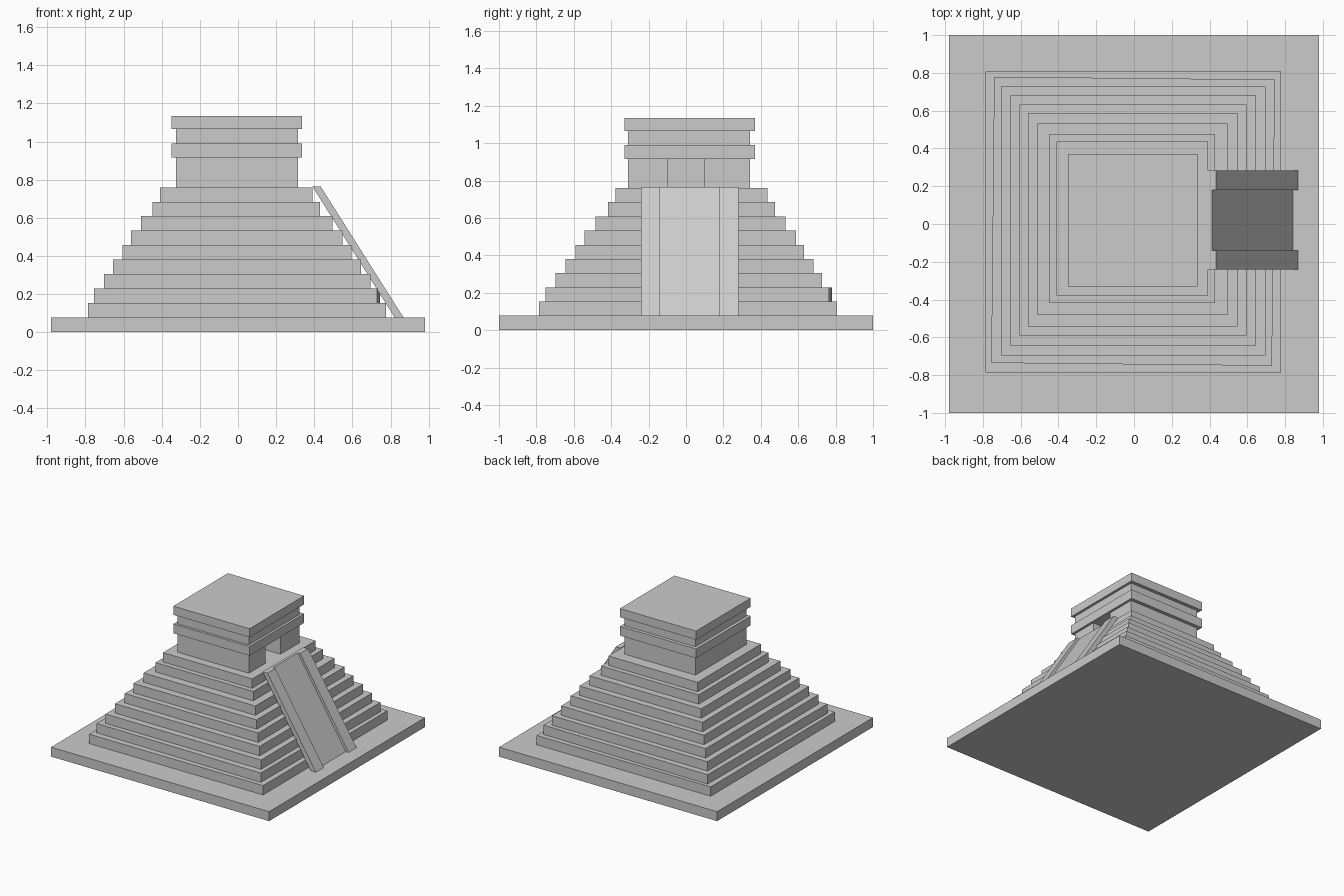
import bpy
import bmesh
from math import radians
from mathutils import Vector

old = bpy.data.objects.get("Cube")
if old:
    bpy.data.objects.remove(old, do_unlink=True)

stone = bpy.data.materials.new("grey stone")
stone.use_nodes = True
colour = (0.6, 0.6, 0.6, 1)
stone.diffuse_color = colour
stone.node_tree.nodes["Principled BSDF"].inputs["Base Color"].default_value = colour


def prism(name, outline, direction):
    """Extrude a closed outline of 3D points along a direction."""
    bm = bmesh.new()
    face = bm.faces.new([bm.verts.new(p) for p in outline])
    moved = bmesh.ops.extrude_face_region(bm, geom=[face], use_keep_orig=True)
    verts = [g for g in moved["geom"] if isinstance(g, bmesh.types.BMVert)]
    bmesh.ops.translate(bm, verts=verts, vec=Vector(direction))
    bmesh.ops.recalc_face_normals(bm, faces=bm.faces)
    mesh = bpy.data.meshes.new(name)
    bm.to_mesh(mesh)
    bm.free()
    mesh.materials.append(stone)
    obj = bpy.data.objects.new(name, mesh)
    bpy.context.collection.objects.link(obj)
    return obj


def block(name, x0, x1, y0, y1, z0, z1):
    """Box centred on its own origin, so it can be turned in place."""
    hx, hy, h = (x1 - x0) / 2, (y1 - y0) / 2, z1 - z0
    outline = [(-hx, -hy, 0), (hx, -hy, 0), (hx, hy, 0), (-hx, hy, 0)]
    obj = prism(name, outline, (0, 0, h))
    obj.location = ((x0 + x1) / 2, (y0 + y1) / 2, z0)
    return obj


# Ground slab
BASE = 0.077
TOP = 0.76
block("ground_slab", -0.98, 0.98, -1, 1, 0, BASE)

# Nine stepped tiers: left, right, front, back
tiers = [
    (-0.787, 0.777, -0.787, 0.807),
    (-0.748, 0.738, -0.743, 0.772),
    (-0.703, 0.695, -0.697, 0.728),
    (-0.655, 0.645, -0.643, 0.682),
    (-0.605, 0.595, -0.590, 0.632),
    (-0.560, 0.548, -0.543, 0.587),
    (-0.510, 0.495, -0.483, 0.533),
    (-0.448, 0.430, -0.418, 0.477),
    (-0.410, 0.392, -0.378, 0.437),
]
step = (TOP - BASE) / len(tiers)
for i, sides in enumerate(tiers):
    tier = block(f"tier_{i + 1}", *sides, BASE + i * step, BASE + (i + 1) * step)
    if i == 1:
        tier.rotation_euler.z = radians(-0.58)  # slightly askew course

# Temple lower wall with a doorway above the stairway
left, right, front, back = -0.325, 0.315, -0.31, 0.342
door, inner = 0.095, 0.03
plan = [(left, front), (right, front), (right, -door), (inner, -door),
        (inner, door), (right, door), (right, back), (left, back)]
prism("temple_wall", [(x, y, TOP) for x, y in plan], (0, 0, 0.155))

# Temple cornice, upper wall and roof
block("temple_cornice", -0.35, 0.335, -0.33, 0.37, 0.915, 0.99)
block("temple_upper_wall", left, right, front, back, 0.99, 1.065)
block("temple_roof", -0.35, 0.335, -0.33, 0.37, 1.065, 1.135)


# Stairway: a sunken ramp between two raised rails
def slope(name, y0, y1, x_top, x_foot):
    outline = [(0.39, y0, 0.765), (x_top, y0, 0.765),
               (x_foot, y0, BASE), (0.822, y0, BASE)]
    prism(name, outline, (0, y1 - y0, 0))


slope("stair_ramp", -0.14, 0.18, 0.412, 0.842)
slope("stair_rail_front", -0.24, -0.14, 0.433, 0.868)
slope("stair_rail_back", 0.18, 0.282, 0.433, 0.868)
